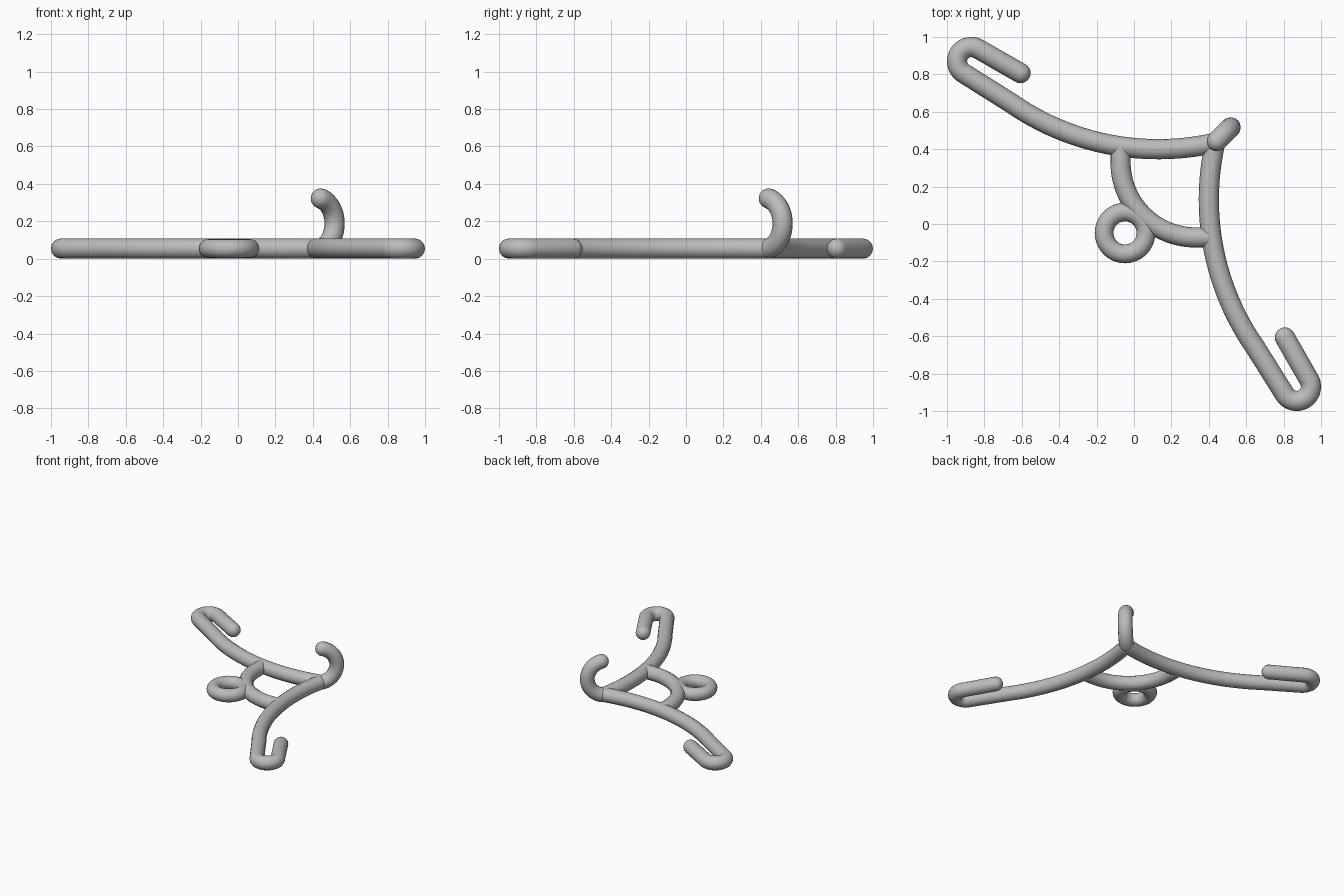
import bpy
from math import radians, sin, cos, pi, sqrt
from mathutils import Vector

if "Cube" in bpy.data.objects:
    bpy.data.objects.remove(bpy.data.objects["Cube"], do_unlink=True)

R = 0.054  # rod radius, also the height of its centre line

grey = bpy.data.materials.new("grey metal")
grey.use_nodes = True
grey.diffuse_color = (0.5, 0.5, 0.5, 1)
grey.node_tree.nodes["Principled BSDF"].inputs["Base Color"].default_value = (0.5, 0.5, 0.5, 1)


def arc(cx, cy, r, start, end, steps):
    """Points of a flat arc, angles in degrees."""
    angles = [radians(start + (end - start) * i / steps) for i in range(steps + 1)]
    return [Vector((cx + r * cos(a), cy + r * sin(a), R)) for a in angles]


def swap(points):
    """Mirror a path across the diagonal plane of symmetry."""
    return [Vector((p.y, p.x, p.z)) for p in points]


def dome(tip, direction, steps=6):
    """Shrinking rings that close a rod with a round end."""
    angles = [pi / 2 * i / steps for i in range(1, steps + 1)]
    return [(tip + direction * R * sin(a), max(cos(a), 0.01)) for a in angles]


def rod(name, points):
    """Round-ended rod along a path."""
    first = dome(points[0], (points[0] - points[1]).normalized())
    last = dome(points[-1], (points[-1] - points[-2]).normalized())
    rings = first[::-1] + [(p, 1) for p in points] + last
    curve = bpy.data.curves.new(name, "CURVE")
    curve.dimensions = "3D"
    curve.bevel_depth = R
    curve.bevel_resolution = 6
    curve.use_fill_caps = True
    spline = curve.splines.new("POLY")
    spline.points.add(len(rings) - 1)
    for point, (co, size) in zip(spline.points, rings):
        point.co = (*co, 1)
        point.radius = size
    curve.materials.append(grey)
    obj = bpy.data.objects.new(name, curve)
    bpy.context.collection.objects.link(obj)
    bpy.ops.object.select_all(action="DESELECT")
    obj.select_set(True)
    bpy.context.view_layer.objects.active = obj
    bpy.ops.object.convert(target="MESH")
    bpy.ops.object.shade_smooth_by_angle(angle=radians(40))


# Swept arm: returned tip, tight bend, straight run, long curve to the corner
arm = [Vector((-0.607, 0.807, R))]
arm += arc(-0.87, 0.87, 0.076, 59, 235, 20)
arm += arc(0.13, 1.78, 1.38, 235, 282, 24)
rod("left_arm", swap(arm))
rod("right_arm", arm)

# Curved brace between the arms
brace = [Vector((-0.072, 0.41, R))] + arc(0.33, 0.33, 0.402, 180, 270, 24)
brace.append(Vector((0.41, -0.072, R)))
rod("brace", brace)

# Upright hook at the corner, bent in the diagonal plane
hook = []
for i in range(21):
    a = radians(-76 + 152 * i / 20)
    d = 0.419 + 0.138 * cos(a) / sqrt(2)
    hook.append(Vector((d, d, 0.188 + 0.138 * sin(a))))
rod("hook", hook)

# Small ring on the outside of the brace
bpy.ops.mesh.primitive_torus_add(location=(-0.048, -0.048, R), major_radius=0.112,
                                 minor_radius=R - 0.004, major_segments=40, minor_segments=20)
ring = bpy.context.object
ring.name = "ring"
ring.data.materials.append(grey)
bpy.ops.object.shade_smooth_by_angle(angle=radians(40))
